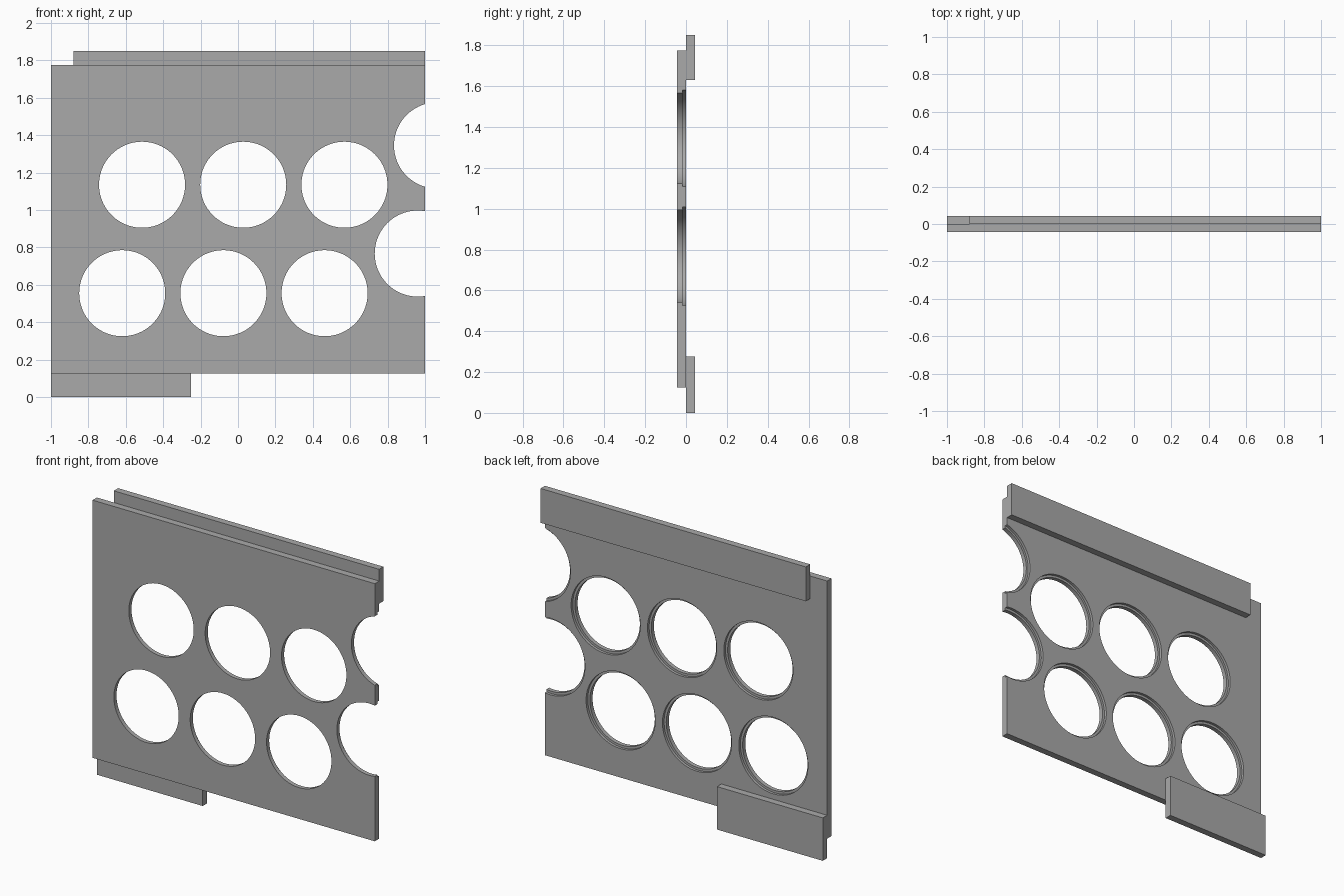
import bpy, bmesh, math

if "Cube" in bpy.data.objects:
    bpy.data.objects.remove(bpy.data.objects["Cube"], do_unlink=True)

grey = bpy.data.materials.new("mid grey")
grey.use_nodes = True
COLOR = (0.40, 0.40, 0.40, 1)
grey.diffuse_color = COLOR
grey.node_tree.nodes["Principled BSDF"].inputs["Base Color"].default_value = COLOR

FRONT, BACK = -0.044, 0.044
HOLE_R, RECESS_R, LEDGE_Y = 0.23, 0.245, -0.017


def add_object(name, bm):
    bmesh.ops.recalc_face_normals(bm, faces=bm.faces)
    mesh = bpy.data.meshes.new(name)
    bm.to_mesh(mesh)
    bm.free()
    mesh.materials.append(grey)
    obj = bpy.data.objects.new(name, mesh)
    bpy.context.collection.objects.link(obj)
    return obj


def box(name, x, y, z):
    bm = bmesh.new()
    bmesh.ops.create_cube(bm, size=1)
    for v in bm.verts:
        v.co = [(lo + hi) / 2 + c * (hi - lo) for c, (lo, hi) in zip(v.co, (x, y, z))]
    return add_object(name, bm)


def stepped_plugs(name, centres, sides=96):
    """Closed stepped cylinders along y, narrow in front and wide behind."""
    bm = bmesh.new()
    profile = [(HOLE_R, -0.1), (HOLE_R, LEDGE_Y), (RECESS_R, LEDGE_Y), (RECESS_R, 0.1)]
    turns = [2 * math.pi * i / sides for i in range(sides)]
    for cx, cz in centres:
        rings = [[bm.verts.new((cx + r * math.cos(a), y, cz + r * math.sin(a))) for a in turns]
                 for r, y in profile]
        for a, b in zip(rings, rings[1:]):
            for i in range(sides):
                j = (i + 1) % sides
                bm.faces.new((a[i], a[j], b[j], b[i]))
        bm.faces.new(rings[0])
        bm.faces.new(rings[-1])
    return add_object(name, bm)


# Main panel
panel = box("panel", (-1, 1), (FRONT, 0), (0.125, 1.775))

# Two staggered rows of holes, and two notches cut by the side edge
PITCH = 0.541
centres = [(x0 + i * PITCH, z) for x0, z in ((-0.513, 1.135), (-0.619, 0.555)) for i in range(3)]
centres += [(1.064, 1.345), (0.961, 0.767)]
cutter = stepped_plugs("hole_cutter", centres)
cutter.hide_render = True

cut = panel.modifiers.new("holes", "BOOLEAN")
cut.operation = "DIFFERENCE"
cut.solver = "EXACT"
cut.object = cutter
bpy.ops.object.select_all(action="DESELECT")
panel.select_set(True)
bpy.context.view_layer.objects.active = panel
bpy.ops.object.modifier_apply(modifier=cut.name)
bpy.data.objects.remove(cutter, do_unlink=True)
bpy.ops.object.shade_smooth_by_angle(angle=math.radians(30))

# Rails on the back
box("top_rail", (-0.88, 1), (0, BACK), (1.63, 1.85))
box("bottom_rail", (-1, -0.25), (0, BACK), (0, 0.275))
